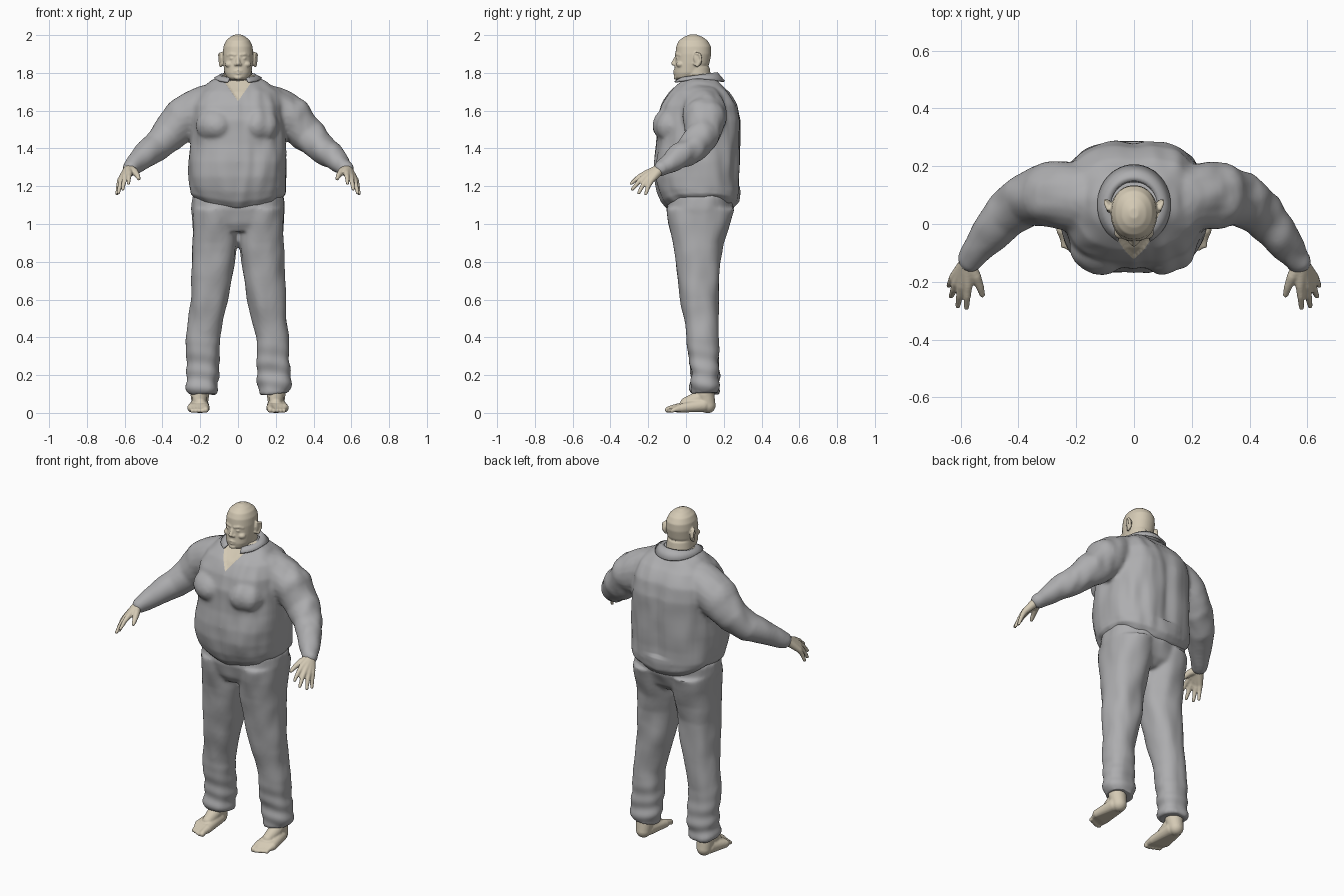
import bpy, bmesh, math
from mathutils import Vector, Matrix, noise

if "Cube" in bpy.data.objects:
    bpy.data.objects.remove(bpy.data.objects["Cube"])


def material(name, rgb):
    m = bpy.data.materials.new(name)
    m.use_nodes = True
    m.diffuse_color = (*rgb, 1)
    bsdf = m.node_tree.nodes["Principled BSDF"]
    bsdf.inputs["Base Color"].default_value = (*rgb, 1)
    bsdf.inputs["Roughness"].default_value = 0.8
    return m


CLOTH = material("grey cloth", (0.42, 0.42, 0.43))
SKIN = material("pale skin", (0.66, 0.59, 0.46))


# ---------- shape helpers ----------
def loft(bm, rings, power=2.2, cx=0.0, seg=40):
    """Stack rings of (z, centre x, half width, front y, back y)."""
    loops = []
    for z, x, rx, front, back in rings:
        cy, ry = (front + back) / 2, (back - front) / 2
        loop = []
        for i in range(seg):
            a = 2 * math.pi * i / seg
            c, s = math.cos(a), math.sin(a)
            loop.append(bm.verts.new((
                cx + x + rx * math.copysign(abs(c) ** (2 / power), c),
                cy + ry * math.copysign(abs(s) ** (2 / power), s), z)))
        loops.append(loop)
    for lo, hi in zip(loops, loops[1:]):
        for i in range(seg):
            j = (i + 1) % seg
            bm.faces.new((lo[i], lo[j], hi[j], hi[i]))
    bm.faces.new(loops[0][::-1])
    bm.faces.new(loops[-1])


def blob(bm, pos, size, tilt=0.0):
    mat = Matrix.Translation(pos) @ Matrix.Rotation(tilt, 4, 'X') @ Matrix.Diagonal((*size, 1))
    bmesh.ops.create_uvsphere(bm, u_segments=20, v_segments=12, radius=1, matrix=mat)


def limb(bm, points, side=1):
    """Chain of tapered capsules through (x, y, z, radius)."""
    pts = [(Vector((side * x, y, z)), r) for x, y, z, r in points]
    for p, r in pts:
        blob(bm, p, (r, r, r))
    for (a, ra), (b, rb) in zip(pts, pts[1:]):
        d = b - a
        mat = Matrix.Translation((a + b) / 2) @ d.to_track_quat('Z', 'Y').to_matrix().to_4x4()
        bmesh.ops.create_cone(bm, cap_ends=True, segments=20, radius1=ra, radius2=rb,
                              depth=d.length, matrix=mat)


def fuse(name, bm, mat, voxel, smooth, shape=None):
    """Merge overlapping volumes into one smooth skin, then adjust it."""
    me = bpy.data.meshes.new(name)
    bmesh.ops.recalc_face_normals(bm, faces=bm.faces)
    bm.to_mesh(me)
    bm.free()
    ob = bpy.data.objects.new(name, me)
    bpy.context.collection.objects.link(ob)
    rm = ob.modifiers.new("fuse", 'REMESH')
    rm.mode, rm.voxel_size = 'VOXEL', voxel
    sm = ob.modifiers.new("soften", 'SMOOTH')
    sm.factor, sm.iterations = 0.5, smooth
    dg = bpy.context.evaluated_depsgraph_get()
    baked = bpy.data.meshes.new_from_object(ob.evaluated_get(dg))
    ob.modifiers.clear()
    ob.data = baked
    baked.name = name
    baked.materials.clear()
    baked.materials.append(mat)
    if shape:
        b = bmesh.new()
        b.from_mesh(baked)
        b.normal_update()
        shape(b)
        b.to_mesh(baked)
        b.free()
    baked.polygons.foreach_set("use_smooth", [True] * len(baked.polygons))
    return ob


def folds(co, scale, amount):
    return amount * noise.noise(Vector(c * s for c, s in zip(co, scale)))


# ---------- shirt ----------
bm = bmesh.new()
loft(bm, [(1.085, 0, .222, -.10, .25), (1.12, 0, .25, -.13, .28), (1.17, 0, .254, -.15, .288),
          (1.25, 0, .258, -.168, .283), (1.33, 0, .258, -.17, .285), (1.42, 0, .25, -.157, .29),
          (1.55, 0, .25, -.155, .293), (1.63, 0, .245, -.13, .275), (1.70, 0, .21, -.09, .235),
          (1.75, 0, .15, -.04, .185), (1.785, 0, .09, -.005, .15)], power=2.6)
for s in (-1, 1):
    blob(bm, (s * .11, -.06, 1.52), (.115, .115, .10))
    limb(bm, [(.17, .09, 1.61, .125), (.285, .10, 1.56, .117), (.365, .09, 1.475, .094),
              (.44, .04, 1.405, .080), (.51, -.05, 1.345, .063), (.568, -.125, 1.295, .047)], s)


def shape_shirt(b):
    for v in b.verts:
        x, y, z = v.co
        v.co += v.normal * folds((abs(x) + .3 * x, y, z), (13, 13, 6), .010)
        if abs(x) < .3 and z < 1.2:                       # hem rises at the sides
            v.co.z += (1.2 - z) * .5 * (x / .25) ** 2
        if y > .15 and z > 1.2:                           # shallow groove down the back
            v.co.y -= .012 * math.exp(-(x / .05) ** 2)
    # open neckline cut as a V
    for s in (-1, 1):
        part = [f for f in b.faces if f.calc_center_median().z > 1.6
                and f.calc_center_median().y < .05 and abs(f.calc_center_median().x) < .15]
        geom = set(part) | {e for f in part for e in f.edges} | {v for f in part for v in f.verts}
        bmesh.ops.bisect_plane(b, geom=list(geom), plane_co=(0, 0, 1.65),
                               plane_no=(s, 0, -.7), dist=1e-5)
    inside = set()
    for f in b.faces:
        c = f.calc_center_median()
        if c.y < .05 and abs(c.x) < .7 * (c.z - 1.65):
            f.material_index = 1
            inside.update(f.verts)
    for v in inside:
        if all(f.material_index == 1 for f in v.link_faces):
            v.co.y += .008


shirt = fuse("shirt", bm, CLOTH, .010, 6, shape_shirt)
shirt.data.materials.append(SKIN)

# ---------- collar ----------
bm = bmesh.new()
rows = []
for i in range(41):
    t = .45 + (2 * math.pi - .9) * i / 40
    c, s = math.cos(t), math.sin(t)
    low = 1.772 - .022 * c - .04 * max(0, -c)
    top = 1.783 - .014 * c
    rows.append([bm.verts.new((r * s, .065 - q * c, z)) for r, q, z in
                 ((.078, .083, top - .04), (.084, .088, top), (.096, .10, top + .002),
                  (.125, .138, low))])
for a, b in zip(rows, rows[1:]):
    for k in range(3):
        bm.faces.new((a[k], a[k + 1], b[k + 1], b[k]))
bmesh.ops.recalc_face_normals(bm, faces=bm.faces)
me = bpy.data.meshes.new("collar")
bm.to_mesh(me)
bm.free()
me.materials.append(CLOTH)
me.polygons.foreach_set("use_smooth", [True] * len(me.polygons))
collar = bpy.data.objects.new("collar", me)
bpy.context.collection.objects.link(collar)
thick = collar.modifiers.new("thickness", 'SOLIDIFY')
thick.thickness, thick.offset = .010, 0

# ---------- trousers ----------
bm = bmesh.new()
loft(bm, [(.96, 0, .19, -.06, .17), (1.0, 0, .235, -.085, .215), (1.08, 0, .244, -.105, .25),
          (1.15, 0, .24, -.10, .255)], power=2.5)
for s in (-1, 1):
    rings = [(.10, .192, .076, .03, .175), (.13, .192, .084, .022, .177), (.2, .19, .088, .025, .175),
             (.4, .184, .088, .005, .170), (.6, .151, .100, -.03, .175), (.8, .130, .112, -.058, .18),
             (.9, .122, .120, -.07, .197), (1.0, .122, .12, -.09, .228), (1.08, .12, .12, -.1, .255)]
    loft(bm, [(z, s * x, rx, f, k) for z, x, rx, f, k in rings], power=2.3)


def shape_trousers(b):
    for v in b.verts:
        x, y, z = v.co
        v.co += v.normal * folds((x, y, z), (12, 12, 7), .009)
        if z < .4:                                        # bunched cloth above the ankles
            v.co += v.normal * (.4 - z) * .018 * math.sin(70 * z + 9 * x + 12 * y)


fuse("trousers", bm, CLOTH, .010, 5, shape_trousers)

# ---------- head and neck ----------
bm = bmesh.new()
loft(bm, [(1.66, 0, .08, .0, .15), (1.75, 0, .077, -.015, .137), (1.83, 0, .072, -.02, .125)], 2)
loft(bm, [(1.762, 0, .04, -.045, .04), (1.775, 0, .058, -.058, .07), (1.80, 0, .071, -.062, .10),
          (1.85, 0, .078, -.058, .124), (1.90, 0, .081, -.056, .134), (1.94, 0, .077, -.052, .132),
          (1.97, 0, .064, -.038, .115), (1.99, 0, .042, -.012, .088), (2.003, 0, .015, .02, .055)], 2.15)
limb(bm, [(0, -.053, 1.885, .007), (0, -.067, 1.850, .012)])
limb(bm, [(-.018, -.056, 1.809, .006), (0, -.061, 1.811, .007), (.018, -.056, 1.809, .006)])
limb(bm, [(-.016, -.055, 1.798, .006), (0, -.060, 1.797, .008), (.016, -.055, 1.798, .006)])
blob(bm, (0, -.052, 1.776), (.022, .014, .013))
for s in (-1, 1):
    blob(bm, (s * .012, -.060, 1.845), (.009, .010, .008))
    limb(bm, [(.012, -.052, 1.895, .008), (.035, -.046, 1.899, .008), (.055, -.028, 1.893, .007)], s)
    blob(bm, (s * .031, -.046, 1.877), (.013, .009, .007))
    blob(bm, (s * .045, -.030, 1.845), (.024, .022, .018))
    blob(bm, (s * .088, .062, 1.872), (.009, .022, .036), .2)
    limb(bm, [(.082, .045, 1.848, .007), (.092, .060, 1.838, .008), (.098, .080, 1.868, .007),
              (.099, .074, 1.898, .007), (.090, .052, 1.904, .007)], s)
fuse("head", bm, SKIN, .0045, 3)

# ---------- hands and feet ----------
FINGERS = [((.575, -.212, 1.268), (.580, -.290, 1.215)), ((.597, -.214, 1.252), (.610, -.284, 1.184)),
           ((.614, -.203, 1.238), (.633, -.250, 1.165)), ((.624, -.185, 1.230), (.641, -.213, 1.160))]


def flatten_sole(b):
    for v in b.verts:
        v.co.z = max(v.co.z, 0)


for s, label in ((-1, "right"), (1, "left")):
    bm = bmesh.new()
    wrist = (.578, -.135, 1.292, .027)
    limb(bm, [(.555, -.105, 1.31, .032), wrist], s)
    for knuckle, tip in FINGERS:
        mid = [(a + b) / 2 for a, b in zip(knuckle, tip)]
        mid[2] += .007
        limb(bm, [wrist, (*knuckle, .0165), (*mid, .0125), (*tip, .009)], s)
    limb(bm, [wrist, (.548, -.182, 1.278, .019), (.533, -.218, 1.258, .014),
              (.525, -.245, 1.240, .010)], s)
    fuse(label + "_hand", bm, SKIN, .005, 3)

    bm = bmesh.new()
    limb(bm, [(.200, .10, .16, .052), (.202, .10, .10, .050), (.202, .115, .04, .042)], s)
    limb(bm, [(.202, .065, .075, .040), (.200, .0, .050, .032)], s)
    for i in range(5):
        x = .171 + .018 * i
        tip = -.112 + .008 * i + (.005 if i == 0 else 0)
        r = .016 if i == 0 else .0115
        limb(bm, [(.19 + .007 * i, .09, .040, .036), (x + .002, -.045 + .006 * i, .026, .024),
                  (x, tip + .022, r + .006, r), (x, tip + r - .005, r, r)], s)
    fuse(label + "_foot", bm, SKIN, .005, 3, flatten_sole)
